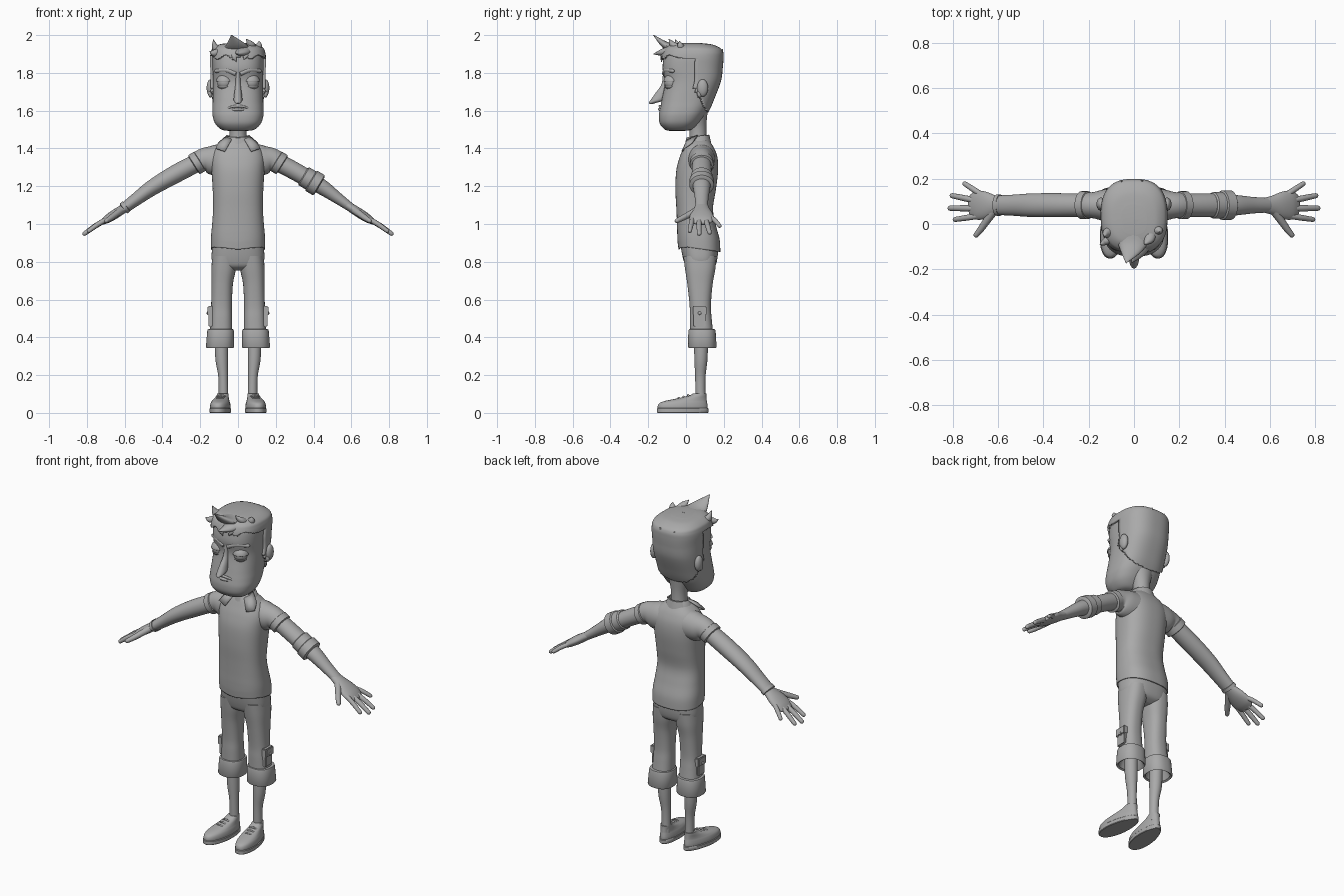
import bpy, bmesh, math
from mathutils import Vector, Matrix

grey = bpy.data.materials.new("plain_grey")
grey.diffuse_color = (0.4, 0.4, 0.4, 1)


def finish(name, bm, mirror=False, thick=0):
    me = bpy.data.meshes.new(name)
    bm.to_mesh(me)
    bm.free()
    me.materials.append(grey)
    ob = bpy.data.objects.new(name, me)
    bpy.context.collection.objects.link(ob)
    if thick:
        m = ob.modifiers.new("thickness", 'SOLIDIFY')
        m.thickness, m.offset = thick, -1
    if mirror:
        ob.modifiers.new("mirror", 'MIRROR')
    return ob


def spline(rows, steps):
    """Catmull-Rom through rows of numbers."""
    if steps < 2:
        return rows
    p = [rows[0]] + list(rows) + [rows[-1]]
    out = []
    for i in range(1, len(p) - 2):
        for k in range(steps):
            t = k / steps
            out.append([0.5 * (2 * b + (c - a) * t + (2 * a - 5 * b + 4 * c - d) * t * t
                               + (3 * b - a - 3 * c + d) * t ** 3)
                        for a, b, c, d in zip(p[i - 1], p[i], p[i + 1], p[i + 2])])
    return out + [list(rows[-1])]


def skin(rings, caps=True):
    bm = bmesh.new()
    rv = [[bm.verts.new(c) for c in r] for r in rings]
    n = len(rv[0])
    for a, b in zip(rv, rv[1:]):
        for i in range(n):
            j = (i + 1) % n
            bm.faces.new((a[i], a[j], b[j], b[i]))
    if caps:
        bm.faces.new(rv[0][::-1])
        bm.faces.new(rv[-1])
    return bm


def loft(secs, p=2.4, n=48, steps=6, caps=True):
    """Stack of level superellipses: (z, centre x, half width, front y, back y)."""
    rings = []
    for z, xc, hx, yf, yb in spline(secs, steps):
        ring = []
        for i in range(n):
            a = 2 * math.pi * (i + 0.5) / n
            c, s = math.cos(a), math.sin(a)
            ring.append((xc + hx * math.copysign(abs(c) ** (2 / p), c),
                         (yf + yb) / 2 + (yb - yf) / 2 * math.copysign(abs(s) ** (2 / p), s), z))
        rings.append(ring)
    return skin(rings, caps)


def tube(name, pts, s=1, ref=(0, 1, 0), n=20, steps=5, dome=False, mirror=False):
    """Tube through (x, y, z, radius along ref, other radius)."""
    rows = spline([(q[0] * s, q[1], q[2], q[3], q[-1]) for q in pts], steps)
    if dome:
        e, d = rows[-1], (Vector(rows[-1][:3]) - Vector(rows[-2][:3])).normalized()
        for k in (30, 55, 75, 87):
            a = math.radians(k)
            rows.append([*(Vector(e[:3]) + d * e[4] * math.sin(a)), e[3] * math.cos(a), e[4] * math.cos(a)])
    rings = []
    for i, r in enumerate(rows):
        t = (Vector(rows[min(i + 1, len(rows) - 1)][:3]) - Vector(rows[max(i - 1, 0)][:3])).normalized()
        u = Vector(ref)
        u = (u - t * u.dot(t)).normalized()
        v = t.cross(u)
        rings.append([Vector(r[:3]) + u * r[3] * math.cos(2 * math.pi * k / n)
                      + v * r[4] * math.sin(2 * math.pi * k / n) for k in range(n)])
    return finish(name, skin(rings), mirror)


def band(name, a, b, r, s):
    """Straight cuff round an arm from a to b (x, z)."""
    P = lambda t, k: (a[0] + (b[0] - a[0]) * t, 0.083, a[1] + (b[1] - a[1]) * t, r * k, r * k * 0.95)
    tube(name, [P(0, .88), P(.1, 1), P(.9, 1), P(1, .86)], s, n=32, steps=1)


def ball(name, c, r, cut=None, mirror=True):
    """Ellipsoid; cut = (height above centre, +1 keep above / -1 keep below)."""
    bm = bmesh.new()
    bmesh.ops.create_uvsphere(bm, u_segments=28, v_segments=18, radius=1,
                              matrix=Matrix.Translation(c) @ Matrix.Diagonal((*r, 1)))
    if cut:
        bmesh.ops.bisect_plane(bm, geom=bm.verts[:] + bm.edges[:] + bm.faces[:],
                               plane_co=(c[0], c[1], c[2] + cut[0]), plane_no=(0, 0, cut[1]), clear_inner=True)
    return finish(name, bm, mirror, 0.004 if cut else 0)


# Head
HEAD = [(1.493, 0, .05, -.085, -.01), (1.50, 0, .088, -.112, .03), (1.53, 0, .12, -.138, .065),
        (1.57, 0, .134, -.144, .095), (1.61, 0, .136, -.138, .118), (1.66, 0, .134, -.128, .14),
        (1.75, 0, .133, -.112, .175), (1.82, 0, .135, -.124, .185), (1.87, 0, .136, -.12, .189),
        (1.90, 0, .132, -.112, .187), (1.92, 0, .122, -.1, .172), (1.938, 0, .09, -.075, .13),
        (1.945, 0, .045, -.035, .075)]
finish("head", loft(HEAD, 2.6))
finish("neck", loft([(1.36, 0, .055, .005, .12), (1.44, 0, .046, .018, .11), (1.52, 0, .047, .015, .108),
                     (1.6, 0, .07, .0, .115)], 2))

# Hair cap: enlarged head trimmed to a hairline
bm = loft([(z + .012 * max(0, (z - 1.6) / .34), x, h + .012, f - .012, b + .01) for z, x, h, f, b in HEAD],
          2.6, 72, 10)
bald = []
for f in bm.faces:
    x, y, z = f.calc_center_median()
    edge = .035 if z > 1.74 else .035 + (1.74 - z) * .55
    if z < 1.56 or not (z > 1.885 + .012 * math.sin(70 * x) or y > edge):
        bald.append(f)
bmesh.ops.delete(bm, geom=bald, context='FACES')
finish("hair_cap", bm, thick=.012)

# Hair tufts: base, middle, tip and base radii
tufts = [((0, .02, 1.93), (-.01, -.09, 1.937), (-.035, -.172, 2.0), .085, .028),
         ((.04, -.05, 1.925), (.02, -.115, 1.91), (-.01, -.17, 1.9), .05, .025),
         ((.07, -.04, 1.93), (.065, -.07, 1.95), (.045, -.09, 1.978), .03, .02),
         ((-.09, -.03, 1.91), (-.12, -.04, 1.935), (-.13, -.055, 1.975), .025, .025),
         ((.09, -.02, 1.92), (.11, -.03, 1.945), (.112, -.035, 1.968), .025, .02),
         ((-.1, -.06, 1.91), (-.13, -.08, 1.905), (-.15, -.09, 1.915), .02, .02),
         ((-.02, -.1, 1.915), (-.02, -.125, 1.89), (-.01, -.13, 1.86), .02, .012),
         ((.05, -.1, 1.91), (.04, -.122, 1.89), (.03, -.128, 1.87), .018, .012),
         ((.03, .15, 1.9), (.035, .178, 1.905), (.035, .194, 1.925), .025, .02),
         ((-.04, .15, 1.9), (-.05, .175, 1.905), (-.055, .188, 1.922), .025, .02)]
for a, b, c, r, q in tufts:
    tube("hair_tuft", [(*a, r, q), (*b, r * .75, q * .85), (*c, .002, .002)], ref=(1, 0, .01), dome=True)

# Face
ball("ear", (.146, .088, 1.72), (.02, .029, .046))
ball("ear_lobe", (.146, .072, 1.69), (.012, .014, .02))
EYE = (.07, -.074, 1.75)
ball("eye", EYE, (.04,) * 3)
ball("upper_eyelid", EYE, (.046, .045, .045), (.004, 1))
ball("lower_eyelid", EYE, (.045, .044, .044), (-.02, -1))
tube("brow", [(.012, -.115, 1.795, .012), (.06, -.104, 1.815, .014), (.115, -.07, 1.81, .01)],
     dome=True, mirror=True)
finish("nose", loft([(1.634, 0, .004, -.188, -.178), (1.641, 0, .014, -.197, -.16), (1.656, 0, .023, -.188, -.115),
                     (1.69, 0, .02, -.164, -.1), (1.74, 0, .014, -.13, -.09), (1.80, 0, .013, -.122, -.09)], 2, 24))
tube("mouth", [(-.066, -.123, 1.607, .004), (-.035, -.135, 1.62, .006), (0, -.138, 1.624, .007),
               (.035, -.135, 1.62, .006), (.066, -.123, 1.607, .004)], n=12, dome=True)
tube("lower_lip", [(-.035, -.133, 1.603, .004), (0, -.139, 1.607, .009), (.035, -.133, 1.603, .004)], n=12, dome=True)

# Undershirt and open shirt
TORSO = [(.87, 0, .143, -.04, .182), (.93, 0, .143, -.046, .178), (1.0, 0, .137, -.048, .158),
         (1.08, 0, .132, -.051, .143), (1.18, 0, .134, -.056, .158), (1.28, 0, .14, -.052, .17),
         (1.35, 0, .142, -.035, .167), (1.40, 0, .122, -.015, .15), (1.435, 0, .08, .0, .128),
         (1.45, 0, .05, .01, .115)]
finish("undershirt", loft([(max(z, .905), x, h - .009, f + .008, b - .008) for z, x, h, f, b in TORSO], 2.5))
bm = loft(TORSO, 2.5, 64, caps=False)
bm.faces.ensure_lookup_table()
gap = [f for f in bm.faces if 41 <= f.index % 64 <= 53]
bmesh.ops.delete(bm, geom=gap, context='FACES')
for v in bm.verts:
    v.co.z -= .14 * (v.co.y - .06) * max(0, 1 - (v.co.z - .87) / .2)
    if v.co.y < 0 and v.co.z < .93:
        v.co.z -= .02 * (1 - abs(v.co.x) / .145)
finish("open_shirt", bm, thick=.007)

# Collar stand and flaps
bm = loft([(1.415, 0, .085, -.01, .135), (1.465, 0, .06, .002, .124), (1.468, 0, .055, .007, .119),
           (1.43, 0, .05, .012, .114)], 2, steps=1)
for v in bm.verts:
    v.co.z += .12 * (v.co.y - .08)
finish("collar_stand", bm)
bm = bmesh.new()
flap = [bm.verts.new(c) for c in ((.035, .006, 1.448), (.07, -.024, 1.385), (.118, -.014, 1.402),
                                  (.105, .03, 1.432), (.058, .06, 1.472))]
mid = bm.verts.new((.078, .0, 1.437))
for a, b in zip(flap, flap[1:] + flap[:1]):
    bm.faces.new((a, b, mid))
finish("collar_flap", bm, True, .008)

# Arms: plain on the -x side, rolled sleeve on the +x side
ARM_Y = .083
def arm_pts(*rows):
    return [(x, ARM_Y, z, a, b) for x, z, a, b in rows]

for s in (-1, 1):
    tube("short_sleeve", arm_pts((.05, 1.34, .075, .085), (.13, 1.338, .07, .08), (.18, 1.34, .058, .062),
                                 (.225, 1.318, .056, .056)), s, n=32)
    band("sleeve_hem", (.2, 1.334), (.235, 1.312), .062, s)
    if s < 0:
        tube("long_sleeve", arm_pts((.2, 1.333, .05, .048), (.33, 1.265, .053, .048), (.45, 1.195, .052, .042),
                                    (.54, 1.13, .046, .034), (.605, 1.082, .043, .029)), s, n=32)
        tube("wrist_band", arm_pts((.59, 1.094, .042, .028), (.591, 1.093, .047, .033), (.606, 1.082, .047, .033),
                                   (.607, 1.081, .04, .026)), s, n=32, steps=1)
    else:
        tube("upper_sleeve", arm_pts((.2, 1.333, .05, .048), (.3, 1.28, .052, .047), (.39, 1.228, .052, .046)), s, n=32)
        band("rolled_cuff_inner", (.345, 1.255), (.395, 1.225), .058, s)
        band("rolled_cuff_outer", (.385, 1.231), (.432, 1.203), .065, s)
        tube("forearm", arm_pts((.38, 1.232, .05, .045), (.45, 1.192, .045, .04), (.53, 1.135, .036, .03),
                                (.6, 1.085, .032, .023)), s, n=32)
    # Hand
    hz = lambda x: 1.085 - .64 * (x - .6)
    tube("palm", arm_pts((.575, hz(.575), .033, .022), (.61, hz(.61), .042, .024), (.655, hz(.655), .06, .025),
                         (.695, hz(.695), .064, .021), (.72, hz(.72), .05, .013)), s, n=28, dome=True)
    for x0, y0, x1, y1, r in ((.685, .036, .79, .02, .013), (.69, .069, .812, .07, .014),
                              (.69, .102, .803, .125, .0135), (.675, .13, .748, .178, .0125)):
        tube("finger", [(x0, y0, hz(x0), r), ((x0 + x1) / 2, (y0 + y1) / 2, hz((x0 + x1) / 2) + .004, r),
                        (x1, y1, hz(x1), r * .85)], s, ref=(0, 1, .3), n=14, dome=True)
    tube("thumb", [(.61, .07, hz(.61), .02), (.65, .015, hz(.65) - .004, .017), (.675, -.02, hz(.675) - .006, .015),
                   (.697, -.048, hz(.7) - .004, .012)], s, ref=(1, 0, 0), n=14, dome=True)

# Trousers
finish("trouser_seat", loft([(.755, 0, .09, .03, .12), (.775, 0, .125, .0, .152), (.81, 0, .139, -.014, .165),
                             (.87, 0, .138, -.026, .17), (.94, 0, .132, -.034, .165)], 2.6))
finish("trouser_leg", loft([(.41, .09, .06, .022, .145), (.5, .088, .057, .02, .136), (.57, .087, .055, .019, .132),
                            (.68, .084, .057, .007, .141), (.76, .076, .065, -.005, .155),
                            (.83, .07, .066, -.014, .162)], 2.4), True)
finish("rolled_trouser_cuff", loft([(.41, .092, .045, .04, .13), (.35, .094, .062, .023, .15),
                                    (.344, .095, .071, .014, .159), (.35, .095, .075, .011, .162),
                                    (.432, .092, .071, .012, .157), (.442, .092, .068, .015, .154),
                                    (.444, .09, .058, .022, .144)], 2.4, steps=1), True)
for name, c, d in (("leg_pocket", (.142, .072, .495), (.026, .064, .078)),
                   ("pocket_flap", (.145, .072, .54), (.032, .072, .05))):
    bm = bmesh.new()
    bmesh.ops.create_cube(bm, size=1, matrix=Matrix.Translation(c) @ Matrix.Diagonal((*d, 1)))
    bmesh.ops.bevel(bm, geom=bm.edges[:], offset=.005, segments=2, affect='EDGES')
    finish(name, bm, True)
ball("pocket_button", (.161, .072, .528), (.005, .009, .009))

# Shins
tube("shin", [(.077, .078, .06, .027, .026), (.077, .076, .12, .026, .025), (.079, .076, .2, .028, .026),
              (.086, .079, .29, .035, .034), (.088, .08, .42, .037, .035)], n=28, mirror=True)

# Shoes, narrowed at the heel and turned out
pivot = Matrix.Translation((.078, .075, 0))
turn = pivot @ Matrix.Rotation(.13, 4, 'Z') @ pivot.inverted()

def shape_shoe(ob):
    for v in ob.data.vertices:
        v.co.x = .08 + (v.co.x - .08) * (1 - 1.2 * max(0, v.co.y + .03))
    ob.data.transform(turn)

SHOE = [(.015, .08, .052, -.15, .113), (.035, .08, .053, -.152, .114), (.052, .08, .05, -.142, .112),
        (.064, .08, .045, -.11, .11), (.076, .08, .04, -.05, .109), (.09, .08, .036, .01, .108),
        (.103, .08, .033, .038, .108)]
shape_shoe(finish("shoe_upper", loft(SHOE, 2.2), True))
shape_shoe(finish("shoe_sole", loft([(0, .08, .053, -.152, .115), (.003, .08, .056, -.155, .118),
                                     (.022, .08, .056, -.155, .118), (.025, .08, .053, -.152, .115)],
                                    2.2, steps=1), True))
for y, z in ((-.04, .077), (-.015, .084), (.01, .092)):
    shape_shoe(tube("shoe_lace", [(.046, y + .012, z - .016, .004), (.064, y + .002, z - .002, .005),
                                  (.08, y, z + .002, .005), (.096, y + .002, z - .002, .005),
                                  (.114, y + .012, z - .016, .004)], n=10, dome=True, mirror=True))

# Smooth shading with sharp creases kept
for ob in bpy.data.objects:
    ob.select_set(True)
    bpy.context.view_layer.objects.active = ob
bpy.ops.object.shade_smooth_by_angle(angle=math.radians(40))
